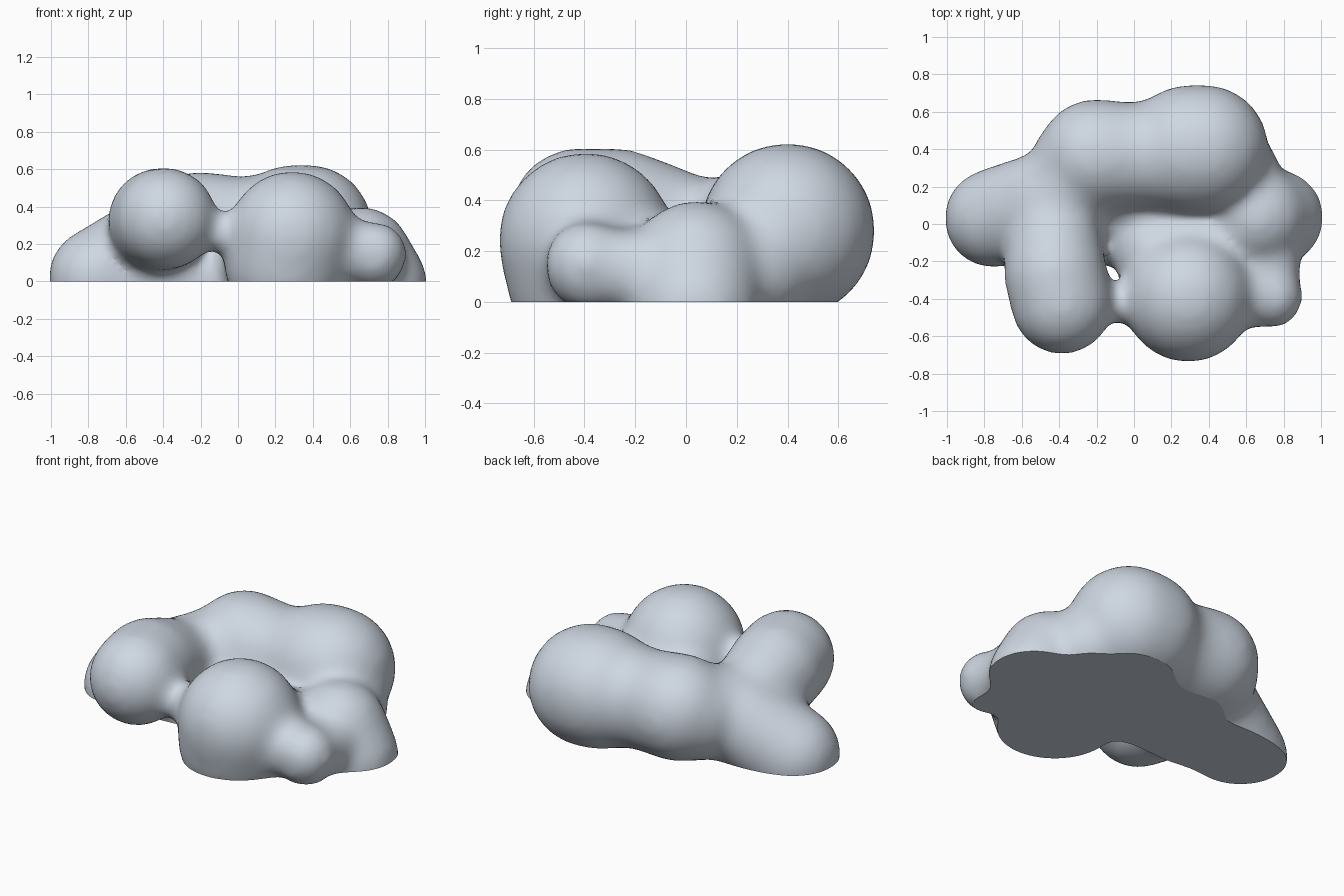
import bpy
import bmesh
from mathutils import Matrix, Vector

if "Cube" in bpy.data.objects:
    bpy.data.objects.remove(bpy.data.objects["Cube"], do_unlink=True)


def lobe(target, a, ra, b=None, rb=None):
    """Add a ball, or a tapered capsule between two balls."""
    part = bmesh.new()
    balls = [(a, ra)] if b is None else [(a, ra), (b, rb)]
    for centre, radius in balls:
        # small allowance for the later smoothing
        radius += min(0.025, 0.005 / radius)
        bmesh.ops.create_icosphere(part, subdivisions=4, radius=radius,
                                   matrix=Matrix.Translation(Vector(centre)))
    if b is not None:
        points = [v.co.copy() for v in part.verts]
        part.clear()
        for p in points:
            part.verts.new(p)
        bmesh.ops.convex_hull(part, input=part.verts[:])
        loose = [v for v in part.verts if not v.link_faces]
        bmesh.ops.delete(part, geom=loose, context='VERTS')
    temp = bpy.data.meshes.new("lobe")
    part.to_mesh(temp)
    part.free()
    target.from_mesh(temp)
    bpy.data.meshes.remove(temp)


bm = bmesh.new()
# long back roll with a slight waist
lobe(bm, (0.375, 0.4, 0.28), 0.332, (0.3, 0.4, 0.28), 0.332)
lobe(bm, (0.3, 0.39, 0.275), 0.305, (0.02, 0.365, 0.275), 0.265)
lobe(bm, (0.02, 0.365, 0.275), 0.265, (-0.21, 0.365, 0.285), 0.287)
# front right roll, raised off the ground and sinking towards the back
lobe(bm, (-0.385, -0.425, 0.335), 0.255, (-0.42, -0.27, 0.33), 0.258)
lobe(bm, (-0.42, -0.27, 0.33), 0.258, (-0.43, -0.12, 0.29), 0.24)
lobe(bm, (-0.43, -0.12, 0.29), 0.24, (-0.42, 0.06, 0.235), 0.22)
lobe(bm, (-0.42, 0.06, 0.235), 0.22, (-0.28, 0.33, 0.255), 0.25)
# low right lobe
lobe(bm, (-0.75, 0.03, 0.02), 0.248, (-0.46, 0.13, 0.195), 0.245)
# large front ball, spreading a little at its foot
lobe(bm, (0.29, -0.395, 0.245), 0.332, (0.265, -0.37, 0.1), 0.325)
# low left lobe
lobe(bm, (0.66, 0.04, 0.13), 0.252, (0.76, 0.035, -0.02), 0.238)
lobe(bm, (0.54, 0.27, 0.14), 0.22)
# small front left bump and its links
lobe(bm, (0.735, -0.39, 0.15), 0.146, (0.73, -0.385, 0.13), 0.146)
lobe(bm, (0.735, -0.37, 0.13), 0.13, (0.73, -0.12, 0.12), 0.14)
lobe(bm, (0.735, -0.39, 0.14), 0.12, (0.45, -0.37, 0.19), 0.19)
lobe(bm, (0.6, -0.2, 0.08), 0.18)
# thin neck between the two front parts
lobe(bm, (-0.22, -0.42, 0.28), 0.08, (0.05, -0.42, 0.24), 0.088)
# low filling in the middle
lobe(bm, (-0.75, 0.03, 0.0), 0.22, (0.0, 0.0, 0.0), 0.2)
lobe(bm, (-0.2, 0.12, 0.05), 0.22, (0.5, 0.1, 0.06), 0.22)
lobe(bm, (0.12, -0.14, 0.11), 0.22, (0.45, -0.1, 0.11), 0.2)

mesh = bpy.data.meshes.new("cloud_source")
bm.to_mesh(mesh)
bm.free()
cloud = bpy.data.objects.new("cloud_body", mesh)
bpy.context.collection.objects.link(cloud)

# melt the lobes into one soft skin
remesh = cloud.modifiers.new("Melt", 'REMESH')
remesh.mode = 'VOXEL'
remesh.voxel_size = 0.03
smooth = cloud.modifiers.new("Soften", 'SMOOTH')
smooth.factor = 0.5
smooth.iterations = 24
graph = bpy.context.evaluated_depsgraph_get()
skin = bpy.data.meshes.new_from_object(cloud.evaluated_get(graph))
cloud.modifiers.clear()

# cut the underside flat and close it
bm = bmesh.new()
bm.from_mesh(skin)
bmesh.ops.bisect_plane(bm, geom=bm.verts[:] + bm.edges[:] + bm.faces[:],
                       plane_co=(0, 0, 0), plane_no=(0, 0, -1),
                       clear_outer=True)
rim = [e for e in bm.edges if e.is_boundary]
for face in bm.faces:
    face.smooth = True
underside = bmesh.ops.holes_fill(bm, edges=rim, sides=0)["faces"]
bmesh.ops.recalc_face_normals(bm, faces=bm.faces[:])

# soft skin, crisp flat underside
for face in underside:
    face.smooth = False
for edge in rim:
    edge.smooth = False
bm.to_mesh(skin)
bm.free()
cloud.data = skin
skin.name = "cloud_body"
bpy.data.meshes.remove(mesh)

# pale grey-blue
colour = (0.62, 0.68, 0.76, 1.0)
mat = bpy.data.materials.new("pale_cloud_grey")
mat.use_nodes = True
mat.diffuse_color = colour
mat.node_tree.nodes["Principled BSDF"].inputs["Base Color"].default_value = colour
skin.materials.clear()
skin.materials.append(mat)
